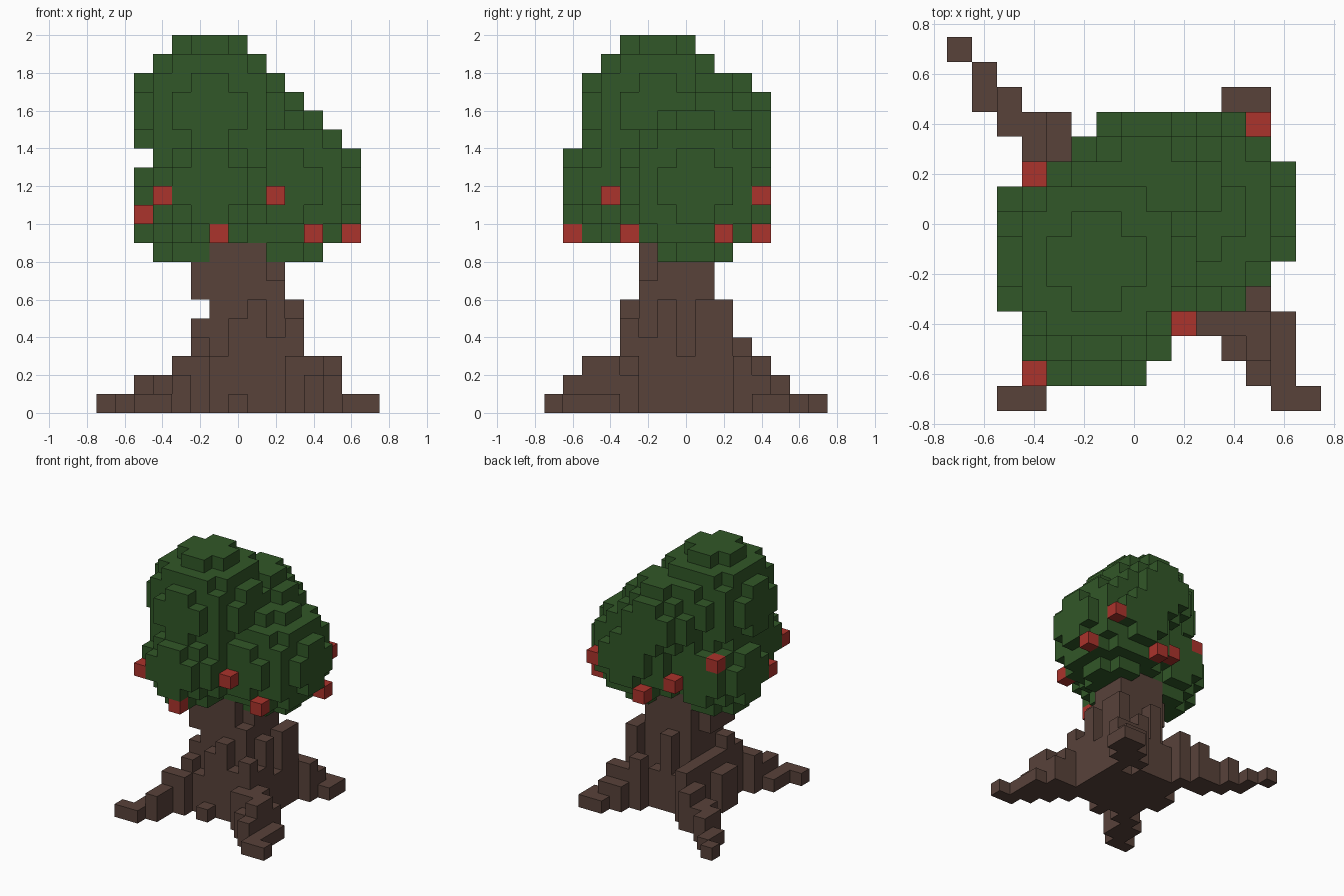
import bpy
import bmesh
from math import hypot
from mathutils import Vector

CELL = 0.1

cube = bpy.data.objects.get("Cube")
if cube:
    bpy.data.objects.remove(cube, do_unlink=True)


def make_material(name, colour):
    material = bpy.data.materials.new(name)
    material.diffuse_color = (*colour, 1)
    material.use_nodes = True
    shader = material.node_tree.nodes["Principled BSDF"]
    shader.inputs["Base Color"].default_value = (*colour, 1)
    shader.inputs["Roughness"].default_value = 0.9
    return material


def ball(centre, radius):
    """Cells whose middle lies inside a sphere, as (column, row, layer)."""
    cells = set()
    centre = Vector(centre)
    for i in range(-8, 9):
        for j in range(-8, 9):
            for k in range(20):
                middle = Vector((i, j, k + 0.5)) * CELL
                if (middle - centre).length <= radius:
                    cells.add((i, j, k))
    return cells


def column(i, j, height):
    return {(i, j, k) for k in range(height)}


def build(name, cells, solid, material):
    """Make one mesh from the faces of the cells that border on open air."""
    bm = bmesh.new()
    for cell in sorted(cells):
        middle = Vector((cell[0], cell[1], cell[2] + 0.5)) * CELL
        for axis in range(3):
            for sign in (-1, 1):
                neighbour = list(cell)
                neighbour[axis] += sign
                if tuple(neighbour) in solid:
                    continue
                normal, side, up = Vector(), Vector(), Vector()
                normal[axis] = sign * CELL / 2
                side[(axis + 1) % 3] = CELL / 2
                up[(axis + 2) % 3] = sign * CELL / 2
                corners = (-side - up, side - up, side + up, up - side)
                bm.faces.new([bm.verts.new(middle + normal + c) for c in corners])
    bmesh.ops.remove_doubles(bm, verts=bm.verts, dist=CELL / 100)
    mesh = bpy.data.meshes.new(name)
    bm.to_mesh(mesh)
    bm.free()
    mesh.materials.append(material)
    bpy.context.collection.objects.link(bpy.data.objects.new(name, mesh))


# Trunk: a slim core that flares a little towards the ground
trunk = set()
for i in range(-4, 5):
    for j in range(-5, 5):
        reach = hypot(i, j + 0.5)
        for limit, height in ((1.2, 10), (1.9, 9), (2.1, 8), (2.6, 5), (3.1, 3)):
            if reach < limit:
                trunk |= column(i, j, height)
                break

# Ridges on the trunk
for i, j, height in ((1, -3, 6), (3, -1, 6), (3, 1, 6), (0, 2, 6), (2, -3, 4),
                     (3, -2, 4), (2, -2, 7), (2, 1, 8), (-2, -2, 8), (0, -4, 1)):
    trunk |= column(i, j, height)

# Long ledge under the overhang on one side
trunk -= {(-2, j, k) for j in range(-1, 3) for k in (4, 5)}
trunk.remove((-2, -2, 5))

# Roots: each walks from its tip to the trunk, one step and height at a time
STEPS = {"E": (1, 0), "W": (-1, 0), "N": (0, 1), "S": (0, -1)}


def root(tip, path, heights):
    i, j = tip
    cells = column(i, j, 1)
    for step, height in zip(path.split(), heights):
        for letter in step:
            i += STEPS[letter][0]
            j += STEPS[letter][1]
        cells |= column(i, j, height)
    return cells


trunk |= root((-7, 7), "SE S E S E S E N ES S", (1, 1, 2, 2, 2, 2, 3, 3, 4, 4))
trunk |= root((7, -7), "W N N N WSS N N N", (1, 1, 1, 1, 2, 3, 3, 2))
trunk |= root((4, -5), "N W N E", (3, 3, 5, 3)) | column(4, -5, 2)
trunk |= root((-5, -7), "E N N E S N N E N", (1, 1, 1, 2, 2, 2, 3, 3, 4))
trunk |= root((5, 5), "W S E W W S E WW ES", (1, 2, 1, 2, 2, 3, 3, 4, 6))

# Crown: overlapping leaf balls
leaves = set()
for centre, radius in (
    ((-0.15, -0.15, 1.6), 0.4),
    ((0.25, 0.05, 1.2), 0.4),
    ((-0.15, -0.35, 1.2), 0.3),
    ((-0.25, -0.05, 1.1), 0.3),
    ((0.05, 0.15, 1.5), 0.3),
):
    leaves |= ball(centre, radius)

# Fruit: single cells hanging on the crown
fruit = {
    (2, -4, 11), (-4, -6, 11), (-1, -6, 9), (4, -3, 9), (6, 2, 9),
    (5, 4, 11), (1, 4, 9), (-1, 3, 10), (-4, 2, 12), (-5, -3, 10),
}

leaves -= trunk | fruit
solid = trunk | leaves | fruit
build("trunk_and_roots", trunk, solid, make_material("bark brown", (0.098, 0.054, 0.042)))
build("leaf_crown", leaves, solid, make_material("leaf green", (0.031, 0.096, 0.021)))
build("fruit", fruit, solid, make_material("fruit red", (0.41, 0.033, 0.025)))
